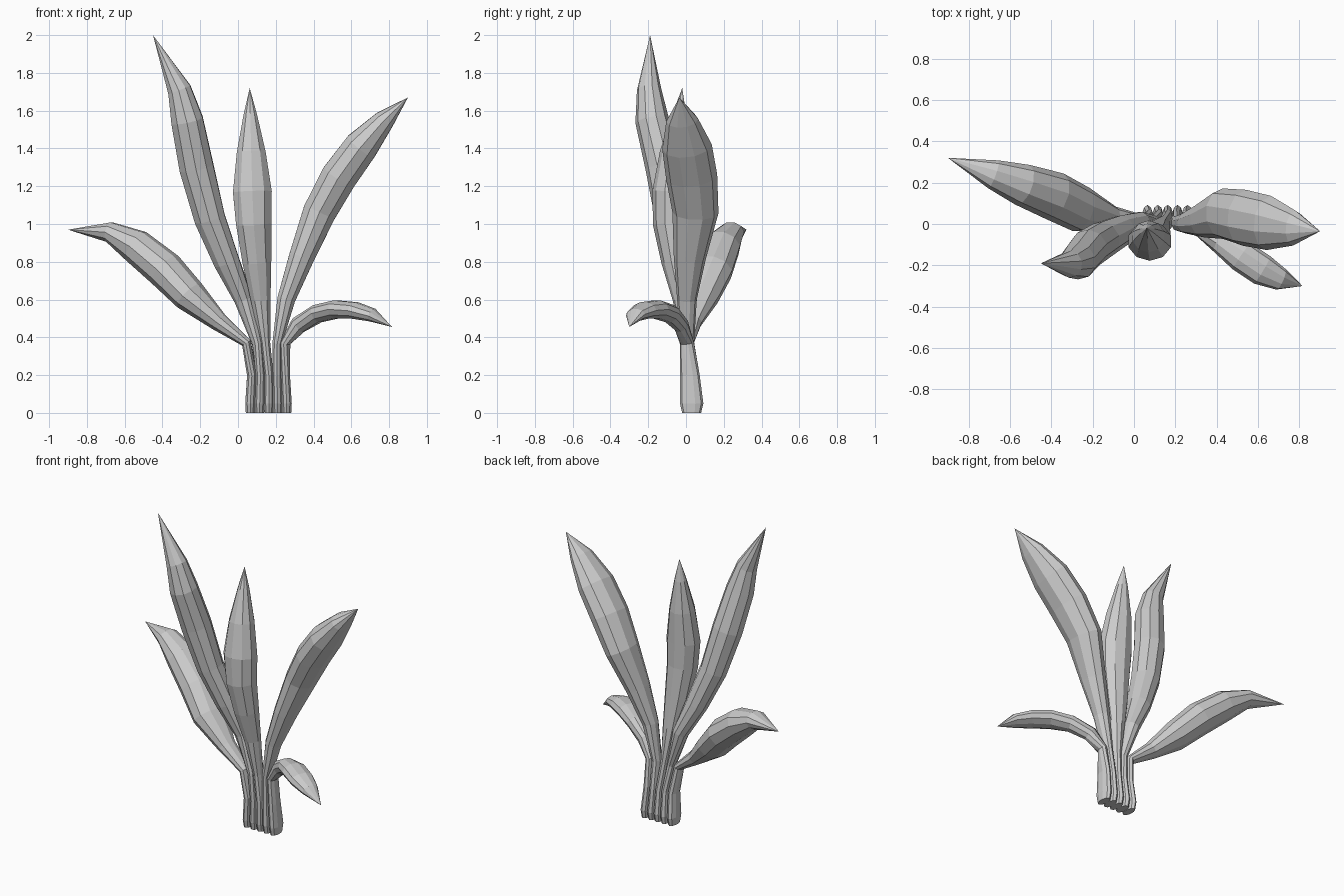
import bpy, bmesh, math
from mathutils import Vector

SIDES = 10


def leaf(name, base_x, neck_x, heading, blade, tip):
    """Loft a fleshy leaf: rows are centre x, y, z, half width, half thickness."""
    rows = [
        (base_x, .03, 0, .05, .025),
        (base_x, .03, .05, .062, .028),
        (base_x * .92 + .013, .02, .2, .052, .026),
        (neck_x, .005, .37, .038, .027),
    ] + blade
    pts = [Vector(r[:3]) for r in rows] + [Vector(tip)]
    bm = bmesh.new()
    rings = []
    for i, r in enumerate(rows):
        # stems all face sideways, blades turn to their own heading
        a = math.radians(heading) * min(1, max(0, (i - 2) / 3))
        side = Vector((-math.sin(a), math.cos(a), 0))
        tangent = (pts[i + 1] - pts[i - 1]).normalized() if i > 1 else Vector((0, 0, 1))
        side = (side - tangent * side.dot(tangent)).normalized()
        normal = tangent.cross(side)
        ring = []
        for k in range(SIDES):
            t = math.tau * k / SIDES
            ring.append(bm.verts.new(pts[i] + side * r[3] * math.cos(t)
                                     + normal * r[4] * math.sin(t)))
        rings.append(ring)
    end = bm.verts.new(tip)
    for lo, hi in zip(rings, rings[1:]):
        for k in range(SIDES):
            n = (k + 1) % SIDES
            bm.faces.new((lo[k], lo[n], hi[n], hi[k]))
    for k in range(SIDES):
        bm.faces.new((rings[-1][k], rings[-1][(k + 1) % SIDES], end))
    bm.faces.new(rings[0][::-1])
    bmesh.ops.recalc_face_normals(bm, faces=bm.faces[:])
    mesh = bpy.data.meshes.new(name)
    bm.to_mesh(mesh)
    bm.free()
    obj = bpy.data.objects.new(name, mesh)
    bpy.context.collection.objects.link(obj)
    return obj


# Low drooping leaf on the left
leaf("low_left_leaf", .065, .045, -21, [
    (-.10, .025, .48, .06, .05), (-.255, .07, .62, .112, .088),
    (-.385, .135, .757, .118, .1), (-.54, .19, .883, .102, .092),
    (-.68, .24, .957, .072, .055)], (-.9, .32, .97))

# Tallest leaf, leaning left and forward
leaf("tall_left_leaf", .115, .1, 34, [
    (.03, .01, .6, .05, .05), (-.06, -.03, .8, .075, .07),
    (-.15, -.075, 1.03, .09, .084), (-.22, -.12, 1.3, .095, .095),
    (-.27, -.18, 1.55, .09, .088), (-.31, -.195, 1.71, .065, .065)],
    (-.45, -.19, 2))

# Upright centre leaf
leaf("centre_leaf", .163, .145, 0, [
    (.12, -.02, .6, .05, .055), (.1, -.055, .8, .075, .08),
    (.083, -.083, 1.0, .092, .098), (.076, -.083, 1.17, .095, .108),
    (.07, -.06, 1.38, .078, .08), (.065, -.035, 1.58, .037, .037)],
    (.062, -.02, 1.72))

# Broad leaf leaning right
leaf("tall_right_leaf", .21, .208, 0, [
    (.255, .005, .6, .052, .05), (.335, .02, .82, .085, .07),
    (.43, .05, 1.06, .122, .092), (.535, .03, 1.25, .136, .1),
    (.652, .005, 1.41, .132, .094), (.775, -.02, 1.55, .085, .058)],
    (.9, -.035, 1.67))

# Small drooping leaf on the right
leaf("low_right_leaf", .258, .25, -35, [
    (.32, -.025, .465, .038, .048), (.42, -.085, .525, .06, .05),
    (.52, -.155, .548, .077, .05), (.62, -.222, .542, .077, .046),
    (.71, -.267, .518, .055, .036)], (.815, -.3, .455))
